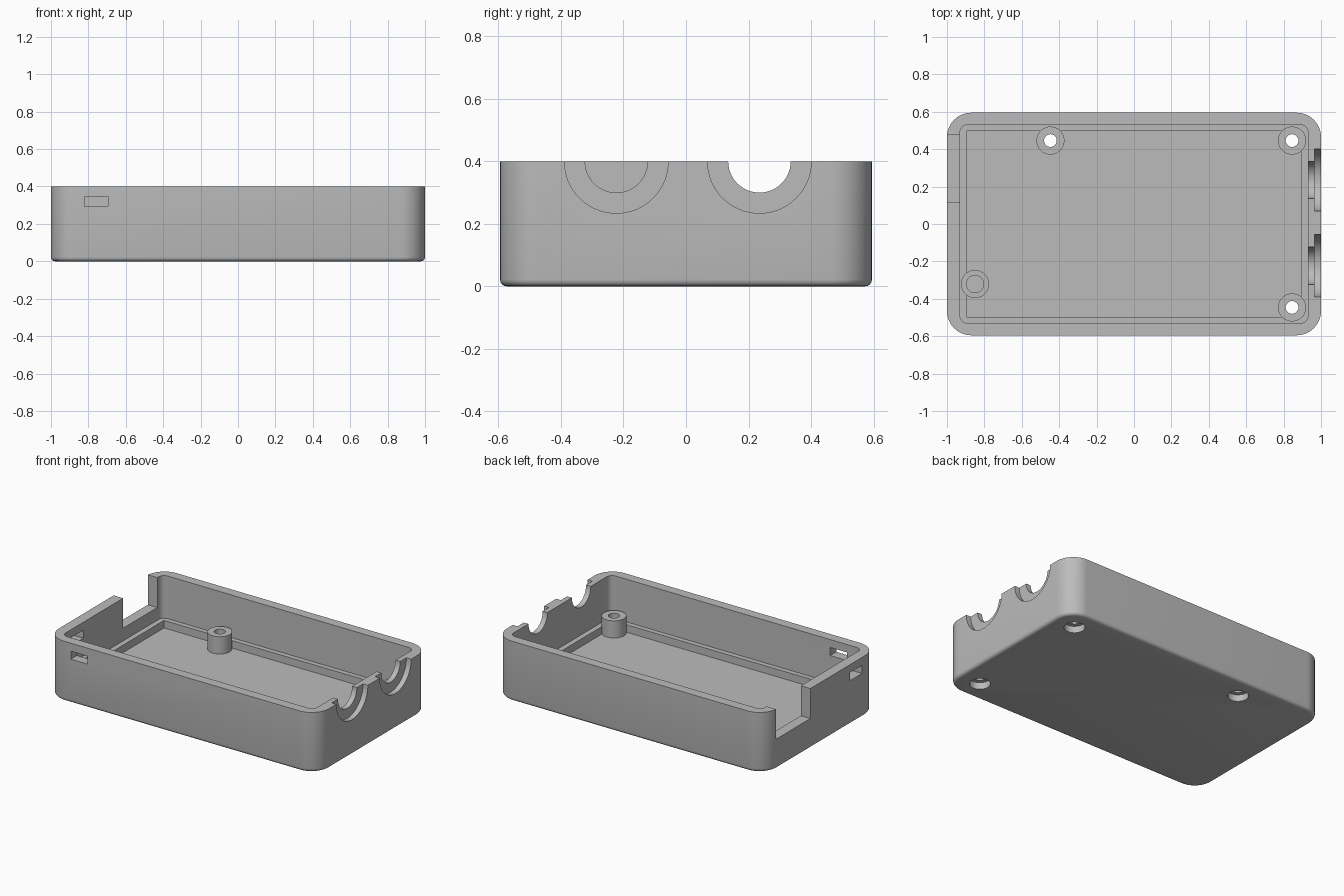
import bpy, bmesh
from mathutils import Matrix, Vector

if "Cube" in bpy.data.objects:
    bpy.data.objects.remove(bpy.data.objects["Cube"])

HEIGHT, FLOOR, LEDGE, POST_TOP = 0.4, 0.065, 0.115, 0.18

grey = bpy.data.materials.new("plain_grey")
grey.use_nodes = True
colour = (0.5, 0.5, 0.5, 1)
grey.diffuse_color = colour
grey.node_tree.nodes["Principled BSDF"].inputs["Base Color"].default_value = colour


def finish(name, bm):
    mesh = bpy.data.meshes.new(name)
    bm.to_mesh(mesh)
    bm.free()
    mesh.materials.append(grey)
    ob = bpy.data.objects.new(name, mesh)
    bpy.context.collection.objects.link(ob)
    return ob


def box(name, low, high, radius=0, foot=0):
    """Box between two corners, with rounded uprights and a rounded foot."""
    low, high = Vector(low), Vector(high)
    bm = bmesh.new()
    bmesh.ops.create_cube(bm, size=1, matrix=Matrix.Translation((low + high) / 2)
                          @ Matrix.Diagonal((high - low).to_4d()))
    if radius:
        uprights = [e for e in bm.edges
                    if abs(e.verts[0].co.z - e.verts[1].co.z) > 0.01]
        bmesh.ops.bevel(bm, geom=uprights, offset=radius, segments=12,
                        profile=0.5, affect='EDGES')
    if foot:
        rim = [e for e in bm.edges if all(v.co.z < low.z + 0.001 for v in e.verts)]
        bmesh.ops.bevel(bm, geom=rim, offset=foot, segments=4,
                        profile=0.5, affect='EDGES')
    return finish(name, bm)


def cylinder(name, start, length, radius, axis='Z', sides=48):
    """Cylinder that starts at a point and runs along +z or +x."""
    turn = Matrix.Rotation(1.5707963, 4, 'Y') if axis == 'X' else Matrix()
    bm = bmesh.new()
    bmesh.ops.create_cone(bm, cap_ends=True, segments=sides, radius1=radius,
                          radius2=radius, depth=length,
                          matrix=Matrix.Translation(start) @ turn
                          @ Matrix.Translation((0, 0, length / 2)))
    return finish(name, bm)


def cut(targets, cutter):
    """Subtract the cutter from each target, then discard it."""
    cutter.hide_render = True
    for ob in targets:
        mod = ob.modifiers.new("cut", 'BOOLEAN')
        mod.operation, mod.solver, mod.object = 'DIFFERENCE', 'EXACT', cutter
        bpy.context.view_layer.objects.active = ob
        bpy.ops.object.modifier_apply(modifier=mod.name)
    bpy.data.objects.remove(cutter)


# Tray with stepped cavity
case = box("case", (-1, -0.595, 0), (1, 0.595, HEIGHT), 0.13, 0.022)
cut([case], box("cavity", (-0.93, -0.53, LEDGE), (0.93, 0.53, 0.6), 0.04))
cut([case], box("floor_recess", (-0.895, -0.497, FLOOR), (0.895, 0.497, 0.3)))

# Open notch in the -x wall
cut([case], box("notch", (-1.1, 0.115, 0.2), (-0.91, 0.476, 0.6)))

# Small slots beside the front corner
cut([case], box("front_slot", (-0.82, -0.7, 0.293), (-0.695, -0.5, 0.347)))
cut([case], box("side_slot", (-1.1, -0.43, 0.293), (-0.9, -0.305, 0.347)))

# Stepped half-round openings in the +x wall
for y in (-0.223, 0.235):
    cut([case], cylinder("opening", (0.91, y, HEIGHT), 0.2, 0.1, 'X', 64))
    cut([case], cylinder("opening_step", (0.965, y, HEIGHT), 0.2, 0.166, 'X', 64))

# Screw posts, bored through and counterbored from below
parts = [case]
for name, x, y in (("back_post", -0.447, 0.446), ("back_corner_post", 0.845, 0.446),
                   ("front_corner_post", 0.845, -0.446)):
    post = cylinder(name, (x, y, 0.055), POST_TOP - 0.055, 0.075)
    cut([case, post], cylinder("bore", (x, y, -0.1), 0.5, 0.034))
    cut([case], cylinder("counterbore", (x, y, -0.1), 0.145, 0.064))
    parts.append(post)

# Support post with a blind hole
support = cylinder("support_post", (-0.85, -0.321, 0.055), POST_TOP - 0.055, 0.075)
cut([support], cylinder("blind_hole", (-0.85, -0.321, 0.07), 0.3, 0.046))
parts.append(support)

# Smooth curved walls, sharp edges
bpy.ops.object.select_all(action='DESELECT')
for ob in parts:
    ob.select_set(True)
bpy.context.view_layer.objects.active = case
bpy.ops.object.shade_smooth_by_angle(angle=0.52)
